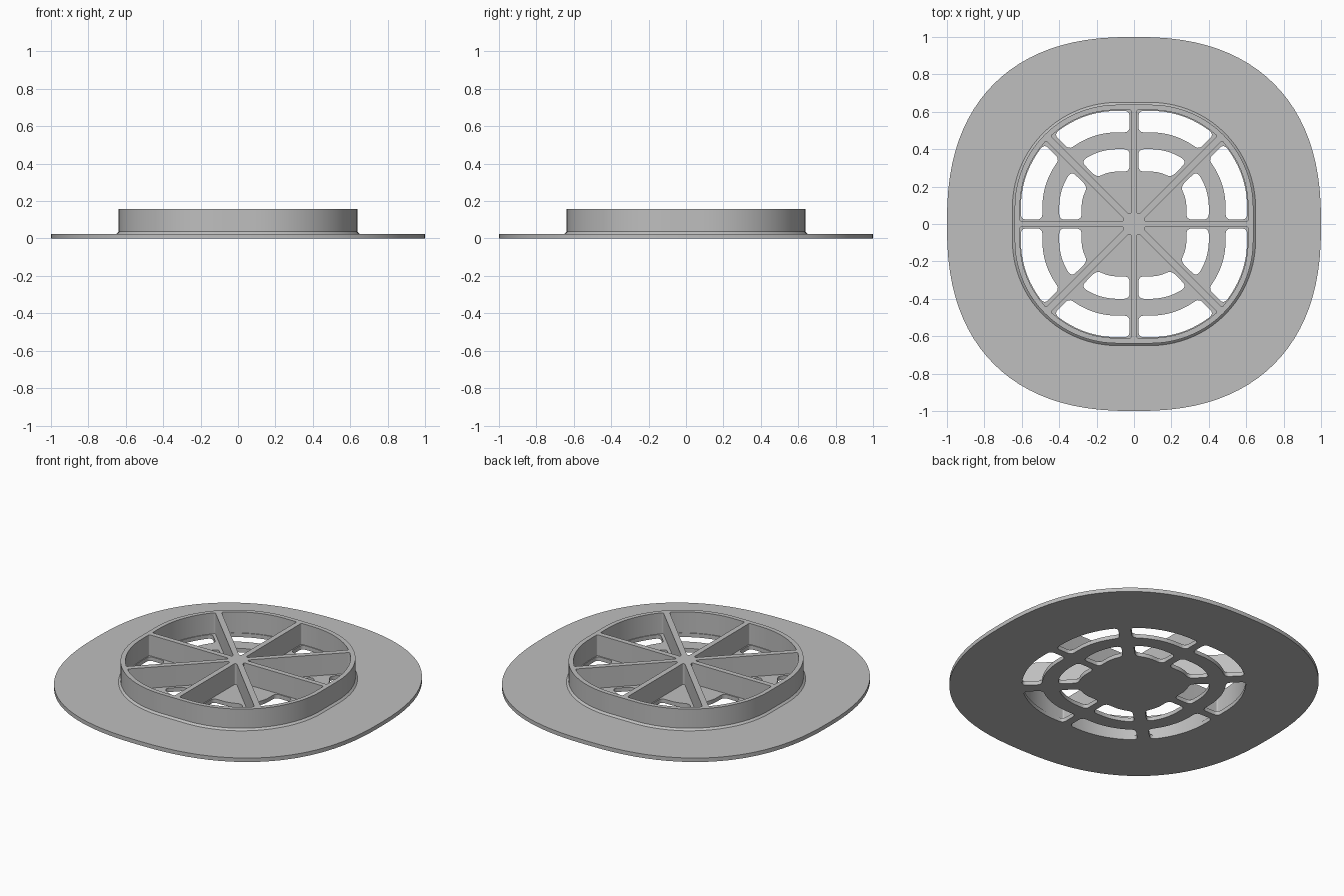
import bpy, bmesh
from math import sin, cos, asin, pi, sqrt, copysign

cube = bpy.data.objects.get("Cube")
if cube:
    bpy.data.objects.remove(cube, do_unlink=True)

grey = bpy.data.materials.new("plain grey")
grey.use_nodes = True
grey.diffuse_color = (0.52, 0.52, 0.52, 1)
grey.node_tree.nodes["Principled BSDF"].inputs["Base Color"].default_value = (0.52, 0.52, 0.52, 1)

FLAT = 0.09      # half length of the straight runs of every rounded outline
PLATE = 0.025    # flange thickness
TOP = 0.157      # top of the raised grille


def radius(half, a):
    """Polar radius of a rounded square, for angles from 0 to 45 degrees."""
    f = min(FLAT, half / 2)
    if half * sin(a) < f * cos(a):
        return half / cos(a)
    along = f * (cos(a) + sin(a))
    return along + sqrt(along ** 2 - 2 * f * f + (half - f) ** 2)


def rounded_loop(half, count=96):
    pts = []
    for i in range(count):
        a = 2 * pi * i / count
        fold = a % (pi / 2)
        r = radius(half, min(fold, pi / 2 - fold))
        pts.append((r * cos(a), r * sin(a)))
    return pts


def flange_loop(count=96, power=2.4):
    pts = []
    for i in range(count):
        c, s = cos(2 * pi * i / count), sin(2 * pi * i / count)
        pts.append((copysign(abs(c) ** (2 / power), c), copysign(abs(s) ** (2 / power), s)))
    return pts


def sector(inner, outer, gap_axis, gap_diag, fillet):
    """Opening between an axis spoke and a diagonal spoke, with round corners."""
    arcs = []
    for half in (outer, inner):
        start = asin(gap_axis / half)
        end = pi / 4 - asin(gap_diag / radius(half, pi / 4))
        trim = min(fillet / half, 0.4 * (end - start))
        at = lambda a, h=half: (radius(h, a) * cos(a), radius(h, a) * sin(a))
        run = [at(start + trim + (end - start - 2 * trim) * i / 10) for i in range(11)]
        arcs.append((at(start), run, at(end)))
    (o0, orun, o1), (i0, irun, i1) = arcs

    def toward(p, q):
        d = sqrt((q[0] - p[0]) ** 2 + (q[1] - p[1]) ** 2)
        return tuple(u + (v - u) * fillet / d for u, v in zip(p, q))

    def corner(a, b, c):
        return [tuple((1 - t) ** 2 * u + 2 * t * (1 - t) * v + t * t * w
                      for u, v, w in zip(a, b, c)) for t in (0.2, 0.4, 0.6, 0.8, 1)]

    irun.reverse()
    pts = orun + corner(orun[-1], o1, toward(o1, i1))
    pts += [toward(i1, o1)] + corner(toward(i1, o1), i1, irun[0])
    pts += irun[1:] + corner(irun[-1], i0, toward(i0, o0))
    first = toward(o0, i0)
    pts += [first] + corner(first, o0, orun[0])[:-1]
    return pts


def eight(pts):
    """Mirror one opening into all eight sectors."""
    loops = []
    for sx in (1, -1):
        for sy in (1, -1):
            loops.append([(sx * x, sy * y) for x, y in pts])
            loops.append([(sx * y, sy * x) for x, y in pts])
    return loops


def finish(name, bm):
    bmesh.ops.remove_doubles(bm, verts=bm.verts, dist=0.0001)
    bmesh.ops.recalc_face_normals(bm, faces=bm.faces)
    mesh = bpy.data.meshes.new(name)
    bm.to_mesh(mesh)
    bm.free()
    mesh.materials.clear()
    mesh.materials.append(grey)
    obj = bpy.data.objects.new(name, mesh)
    bpy.context.collection.objects.link(obj)
    bpy.ops.object.select_all(action='DESELECT')
    obj.select_set(True)
    bpy.context.view_layer.objects.active = obj
    bpy.ops.object.shade_smooth_by_angle(angle=pi / 6)
    return obj


def prism(name, loops, z0, z1):
    """Extrude an outline with openings as one solid."""
    curve = bpy.data.curves.new(name + " outline", 'CURVE')
    curve.dimensions = '2D'
    curve.fill_mode = 'BOTH'
    curve.extrude = (z1 - z0) / 2
    for pts in loops:
        spline = curve.splines.new('POLY')
        spline.points.add(len(pts) - 1)
        for point, (x, y) in zip(spline.points, pts):
            point.co = (x, y, 0, 1)
        spline.use_cyclic_u = True
    temp = bpy.data.objects.new(name + " outline", curve)
    bm = bmesh.new()
    flat = temp.to_mesh()
    bm.from_mesh(flat)
    temp.to_mesh_clear()
    bpy.data.objects.remove(temp)
    bpy.data.curves.remove(curve)
    bmesh.ops.translate(bm, verts=bm.verts, vec=(0, 0, (z0 + z1) / 2))
    return finish(name, bm)


# Wide flange with two rings of drain slots
slots = eight(sector(0.49, 0.605, 0.024, 0.036, 0.03))
slots += eight(sector(0.28, 0.40, 0.024, 0.036, 0.03))
prism("flange", [flange_loop()] + slots, 0, PLATE)

# Raised rim joined to eight tall spokes and a small hub
prism("rim_and_spokes", [rounded_loop(0.638)] + eight(sector(0.055, 0.61, 0.016, 0.018, 0.01)),
      PLATE - 0.001, TOP)

# Sloped foot around the base of the rim
bm = bmesh.new()
low, high = [[bm.verts.new((x, y, z)) for x, y in rounded_loop(half)]
             for half, z in ((0.65, PLATE), (0.637, PLATE + 0.012))]
for i in range(len(low)):
    bm.faces.new((low[i - 1], low[i], high[i], high[i - 1]))
finish("rim_foot", bm)
